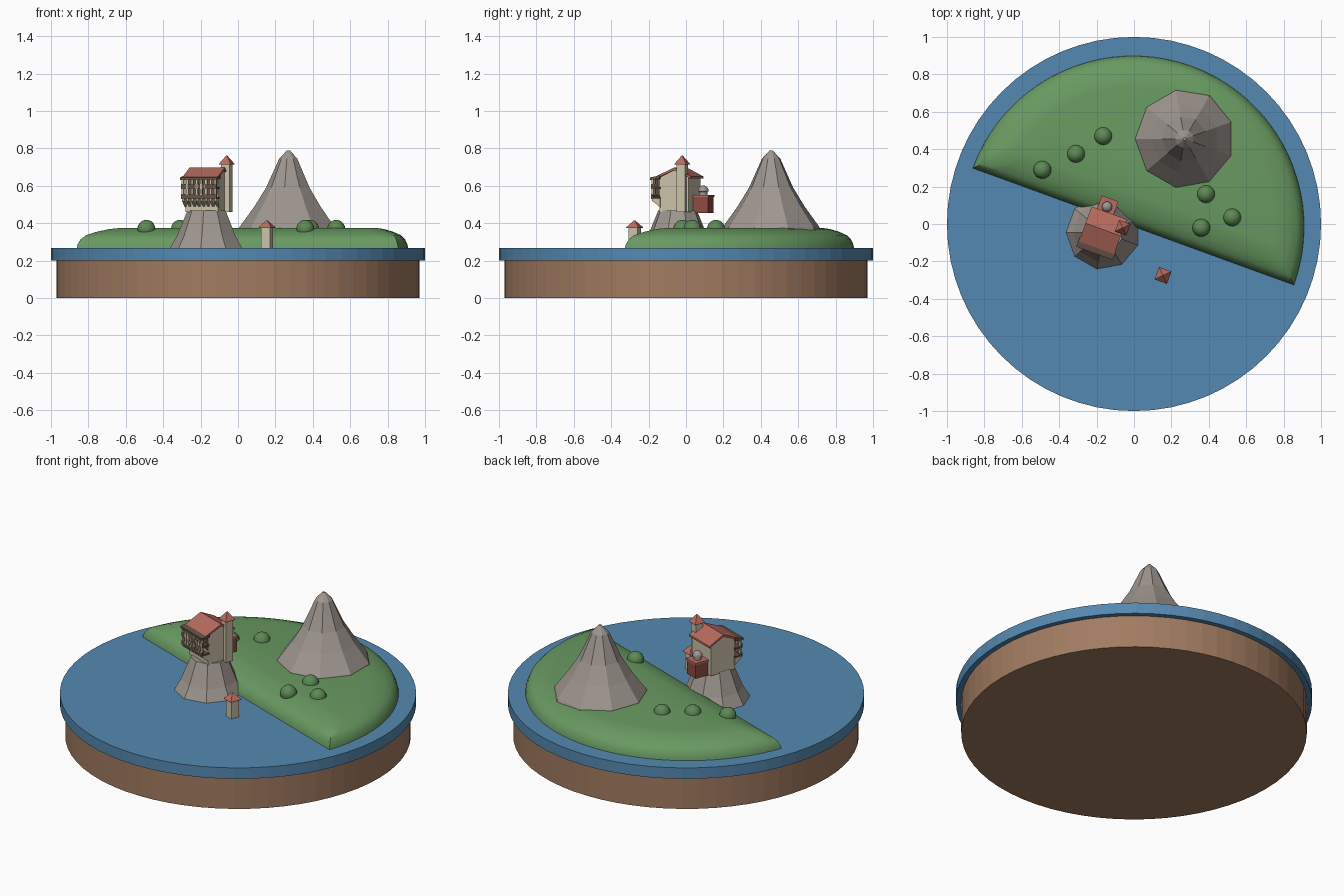
import bpy, bmesh, math
from mathutils import Matrix, Vector

cube = bpy.data.objects.get("Cube")
if cube:
    bpy.data.objects.remove(cube, do_unlink=True)


def material(name, r, g, b):
    m = bpy.data.materials.new(name)
    m.use_nodes = True
    m.diffuse_color = (r, g, b, 1)
    m.node_tree.nodes["Principled BSDF"].inputs["Base Color"].default_value = (r, g, b, 1)
    return m


earth = material("earth brown", 0.36, 0.2, 0.12)
water = material("sea blue", 0.09, 0.25, 0.44)
grass = material("grass green", 0.14, 0.32, 0.12)
leaf = material("bush green", 0.11, 0.25, 0.09)
stone = material("rock grey", 0.35, 0.31, 0.28)
plaster = material("cream wall", 0.6, 0.54, 0.39)
tile = material("roof red", 0.48, 0.15, 0.115)
brick = material("dark red wall", 0.27, 0.07, 0.055)
wood = material("dark wood", 0.13, 0.085, 0.06)

TURN = math.radians(-20)
SITE = Matrix.Translation((-0.165, -0.03, 0)) @ Matrix.Rotation(TURN, 4, "Z")


def finish(name, bm, mat, matrix=Matrix(), smooth=None):
    bmesh.ops.recalc_face_normals(bm, faces=bm.faces)
    mesh = bpy.data.meshes.new(name)
    bm.to_mesh(mesh)
    bm.free()
    mesh.materials.append(mat)
    ob = bpy.data.objects.new(name, mesh)
    ob.matrix_world = matrix
    bpy.context.collection.objects.link(ob)
    if smooth:
        bpy.ops.object.select_all(action="DESELECT")
        bpy.context.view_layer.objects.active = ob
        ob.select_set(True)
        bpy.ops.object.shade_smooth_by_angle(angle=math.radians(smooth))
    return ob


def skin(name, rings, mat, matrix=Matrix(), smooth=None):
    """Join equal rings of points into a closed shell."""
    bm = bmesh.new()
    loops = [[bm.verts.new(p) for p in ring] for ring in rings]
    n = len(loops[0])
    for a, b in zip(loops, loops[1:]):
        for i in range(n):
            j = (i + 1) % n
            bm.faces.new((a[i], a[j], b[j], b[i]))
    bm.faces.new(loops[0])
    bm.faces.new(loops[-1])
    return finish(name, bm, mat, matrix, smooth)


def turned(name, x, y, profile, sides, mat, phase=0.0, matrix=Matrix(), smooth=None):
    """Stack of regular polygons given as (radius, height)."""
    angles = [phase + math.tau * i / sides for i in range(sides)]
    rings = [[(x + r * math.cos(a), y + r * math.sin(a), z) for a in angles]
             for r, z in profile]
    return skin(name, rings, mat, matrix, smooth)


def boxes(name, spans, mat, matrix=SITE):
    """One object from several boxes, each (low corner, high corner)."""
    bm = bmesh.new()
    for lo, hi in spans:
        lo, hi = Vector(lo), Vector(hi)
        place = Matrix.Translation((lo + hi) / 2) @ Matrix.Diagonal((*(hi - lo), 1))
        bmesh.ops.create_cube(bm, size=1, matrix=place)
    return finish(name, bm, mat, matrix)


def prism(name, outline, x0, x1, mat):
    """Extrude a (y, z) outline along the castle's width."""
    return skin(name, [[(x, y, z) for y, z in outline] for x in (x0, x1)], mat, SITE)


# Round base and sea
turned("earth_base", 0, 0, [(0.97, 0), (0.97, 0.2)], 64, earth)
turned("sea_disc", 0, 0, [(1, 0.2), (1, 0.268)], 64, water)

# Half-round land with a rounded edge
R = 0.915


def land_ring(inset, z, arc=40, straight=16):
    r = R - inset
    a0 = math.asin(inset / r)
    pts = []
    for i in range(arc + 1):
        a = a0 + (math.pi - 2 * a0) * i / arc
        pts.append((r * math.cos(a), r * math.sin(a), z))
    half = r * math.cos(a0)
    for i in range(1, straight):
        pts.append((half * (2 * i / straight - 1), inset, z))
    return pts


edge = [(0, 0.26), (0.004, 0.285), (0.018, 0.315), (0.04, 0.336), (0.08, 0.354),
        (0.13, 0.369), (0.17, 0.375)]
skin("land", [land_ring(d, z) for d, z in edge], grass,
     Matrix.Translation((-0.004, -0.015, 0)) @ Matrix.Rotation(TURN, 4, "Z"), 40)

# Mountain and castle rock
turned("mountain", 0.27, 0.455, [(0.268, 0.365), (0.262, 0.38), (0.182, 0.49), (0.12, 0.59),
       (0.05, 0.745), (0.008, 0.79)], 9, stone, -TURN)
turned("castle_rock", -0.165, -0.045, [(0.2, 0.265), (0.16, 0.335), (0.125, 0.42),
       (0.105, 0.468)], 9, stone, -TURN)

# Bushes
for x, y in [(-0.49, 0.29), (-0.31, 0.375), (-0.165, 0.47),
             (0.385, 0.16), (0.525, 0.035), (0.36, -0.02)]:
    bm = bmesh.new()
    bmesh.ops.create_uvsphere(bm, u_segments=16, v_segments=10, radius=0.048)
    finish("bush", bm, leaf, Matrix.Translation((x, y, 0.37)), 60)

# Main house with gabled roof
prism("house_walls", [(-0.085, 0.46), (0.08, 0.46), (0.08, 0.645), (0, 0.685),
                      (-0.085, 0.645)], -0.092, 0.092, plaster)
prism("house_roof", [(-0.105, 0.638), (-0.105, 0.65), (0, 0.698), (0.095, 0.65),
                     (0.095, 0.638), (0, 0.684)], -0.1, 0.1, tile)

# Wooden galleries on the front
FRONT, BACK, W = -0.13, -0.08, 0.1
boxes("gallery_rails", [((-W, FRONT, z), (W, FRONT + 0.01, z + 0.027))
                        for z in (0.53, 0.583)], wood)
boxes("gallery_floors", [((-W, FRONT, z), (W, BACK, z + 0.01))
                         for z in (0.53, 0.583)], wood)
prism("gallery_roof", [(FRONT - 0.005, 0.632), (BACK, 0.638), (BACK, 0.655),
                       (FRONT - 0.005, 0.645)], -W - 0.004, W + 0.004, wood)
boxes("gallery_back_wall", [((-0.09, BACK - 0.008, 0.555), (0.09, BACK, 0.635))], wood)
posts = [-0.092 + 0.184 * i / 7 for i in range(8)]
boxes("gallery_posts", [((x - 0.006, FRONT, 0.55), (x + 0.006, FRONT + 0.012, 0.636))
                        for x in posts], plaster)

# Slanting supports and the little openings between them
for x in posts:
    prism("gallery_support", [(BACK, 0.485), (BACK, 0.532), (FRONT + 0.005, 0.532),
                              (FRONT + 0.005, 0.52)], x - 0.006, x + 0.006, plaster)
boxes("front_windows", [((x + 0.009, -0.088, 0.5), (x + 0.018, -0.084, 0.52))
                        for x in posts[:-1:2]], wood)

# Tall corner tower
tx, ty, h = 0.095, 0.045, 0.024
boxes("tower_walls", [((tx - h, ty - h, 0.46), (tx + h, ty + h, 0.716))], plaster)
turned("tower_roof", tx, ty, [(0.046, 0.714), (0.045, 0.719), (0.002, 0.763)], 4, tile,
       math.pi / 4, SITE)

# Rear chapel with a dome
cx, cy, h = -0.022, 0.122, 0.043
boxes("chapel_walls", [((cx - h, cy - h - 0.01, 0.455), (cx + h, cy + h, 0.54))], brick)
boxes("chapel_roof", [((cx - h - 0.004, cy - h - 0.01, 0.54),
                       (cx + h + 0.004, cy + h + 0.004, 0.552))], tile)
dome = [(0.022, 0.55), (0.022, 0.568), (0.028, 0.57)]
dome += [(0.028 * math.cos(a) + 0.001, 0.572 + 0.03 * math.sin(a))
         for a in (math.radians(d) for d in (15, 35, 55, 75, 90))]
turned("chapel_dome", cx, cy, dome, 16, stone, 0, SITE, 40)

# Small watchtower standing in the sea
post = Matrix.Translation((0.155, -0.275, 0)) @ Matrix.Rotation(TURN, 4, "Z")
boxes("watchtower_walls", [((-0.026, -0.026, 0.26), (0.026, 0.026, 0.378))], plaster, post)
turned("watchtower_roof", 0, 0, [(0.05, 0.374), (0.048, 0.38), (0.002, 0.416)], 4, tile,
       math.pi / 4, post)
